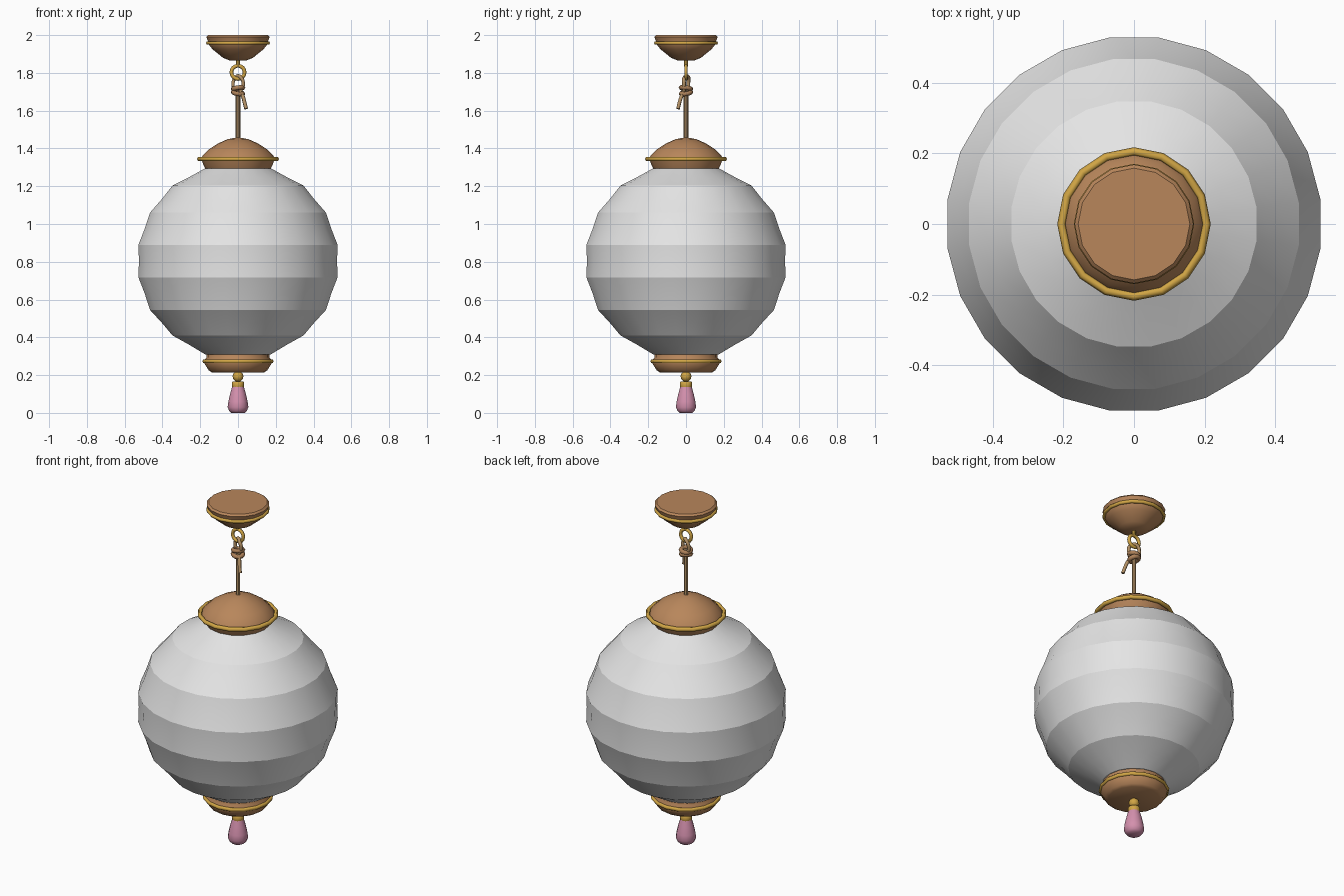
import bpy, bmesh, math
from mathutils import Vector

if "Cube" in bpy.data.objects:
    bpy.data.objects.remove(bpy.data.objects["Cube"])


def mat(name, r, g, b):
    m = bpy.data.materials.new(name)
    m.diffuse_color = (r, g, b, 1)
    m.use_nodes = True
    m.node_tree.nodes["Principled BSDF"].inputs["Base Color"].default_value = m.diffuse_color
    return m


PAPER = mat("white paper", 0.78, 0.78, 0.78)
WOOD = mat("copper wood", 0.48, 0.24, 0.105)
GOLD = mat("gold trim", 0.64, 0.38, 0.06)
PINK = mat("pink thread", 0.66, 0.28, 0.42)
ROPE = mat("tan rope", 0.45, 0.28, 0.13)
KNOT = mat("brown knot", 0.42, 0.22, 0.10)


def finish(ob, angle):
    bpy.ops.object.select_all(action='DESELECT')
    ob.select_set(True)
    bpy.context.view_layer.objects.active = ob
    bpy.ops.object.shade_smooth_by_angle(angle=math.radians(angle))


def lathe(name, profile, sides, material, offset=0.0, angle=30):
    """Turn (radius, z) points, listed from bottom to top, around z."""
    bm = bmesh.new()
    rings = []
    for r, z in profile:
        rings.append([bm.verts.new((r * math.cos(a), r * math.sin(a), z))
                      for a in (math.tau * (i + offset) / sides for i in range(sides))])
    for lo, hi in zip(rings, rings[1:]):
        for i in range(sides):
            j = (i + 1) % sides
            bm.faces.new((lo[i], lo[j], hi[j], hi[i]))
    bm.faces.new(rings[0][::-1])
    bm.faces.new(rings[-1])
    me = bpy.data.meshes.new(name)
    bm.to_mesh(me)
    bm.free()
    ob = bpy.data.objects.new(name, me)
    bpy.context.collection.objects.link(ob)
    me.materials.append(material)
    finish(ob, angle)
    return ob


def ring(name, loc, major, minor, material, rot=(0, 0, 0), seg=16, sides=6):
    bpy.ops.mesh.primitive_torus_add(location=loc, rotation=rot, major_radius=major,
                                     minor_radius=minor, major_segments=seg, minor_segments=sides)
    ob = bpy.context.object
    ob.name = name
    ob.data.materials.append(material)
    finish(ob, 62)
    return ob


def cord(name, points, radius, material):
    cu = bpy.data.curves.new(name, 'CURVE')
    cu.dimensions = '3D'
    cu.bevel_depth = radius
    cu.bevel_resolution = 1
    cu.resolution_u = 4
    cu.use_fill_caps = True
    sp = cu.splines.new('BEZIER')
    sp.bezier_points.add(len(points) - 1)
    for bp, p in zip(sp.bezier_points, points):
        bp.co = Vector(p)
        bp.handle_left_type = bp.handle_right_type = 'AUTO'
    ob = bpy.data.objects.new(name, cu)
    bpy.context.collection.objects.link(ob)
    cu.materials.append(material)
    return ob


# Paper globe: ribs with slightly hollow bands between them
ribs = [(0.175, 0.31), (0.35, 0.41), (0.47, 0.545), (0.532, 0.718),
        (0.532, 0.89), (0.47, 1.06), (0.35, 1.203), (0.175, 1.295)]
globe = [ribs[0]]
for (r0, z0), (r1, z1) in zip(ribs, ribs[1:]):
    globe += [((r0 + r1) / 2 - 0.003, (z0 + z1) / 2), (r1, z1)]
lathe("paper_globe", globe, 24, PAPER, 0.5, 16)

# Top cap and its trim
lathe("top_cap", [(0.168, 1.285), (0.182, 1.31), (0.195, 1.345), (0.185, 1.365), (0.15, 1.398),
                  (0.105, 1.427), (0.055, 1.449), (0.012, 1.457)], 16, WOOD, angle=40)
ring("top_cap_trim", (0, 0, 1.344), 0.205, 0.012, GOLD)

# Bottom cap and its trim
lathe("bottom_cap", [(0.14, 0.215), (0.155, 0.225), (0.178, 0.262), (0.178, 0.28),
                     (0.168, 0.292), (0.168, 0.322)], 16, WOOD, angle=40)
ring("bottom_cap_trim", (0, 0, 0.273), 0.178, 0.011, GOLD)

# Ceiling plate and its trim
lathe("ceiling_plate", [(0.045, 1.866), (0.08, 1.88), (0.11, 1.905), (0.135, 1.925),
                        (0.155, 1.95), (0.16, 1.97), (0.168, 1.99), (0.158, 2.0)],
      16, WOOD, angle=45)
ring("ceiling_plate_trim", (0, 0, 1.958), 0.16, 0.01, GOLD)

# Hook ring under the ceiling plate
lathe("hook_stem", [(0.01, 1.835), (0.01, 1.868)], 8, GOLD)
ring("hook_ring", (0, 0, 1.803), 0.035, 0.01, GOLD, (math.pi / 2, 0, 0))

# Rope, its loop through the hook ring, knot and loose end
lathe("hanging_rope", [(0.012, 1.445), (0.012, 1.70)], 8, ROPE)
cord("rope_loop", [(-0.014, 0.012, 1.70), (-0.027, 0.012, 1.74), (-0.006, 0.010, 1.782),
                   (0.018, -0.010, 1.772), (0.028, -0.010, 1.74), (0.012, -0.01, 1.70)], 0.010, ROPE)
for i, (z, tilt) in enumerate([(1.694, 0.18), (1.718, -0.15)]):
    ring("knot_wrap_%d" % (i + 1), (0, 0, z), 0.026, 0.013, KNOT, (tilt, tilt, 0), 12)
cord("rope_end", [(0.01, -0.012, 1.70), (0.026, -0.024, 1.675),
                  (0.034, -0.034, 1.645), (0.043, -0.042, 1.61)], 0.010, ROPE)

# Tassel: bead, collar and skirt
lathe("tassel_stem", [(0.011, 0.15), (0.011, 0.22)], 8, GOLD)
lathe("tassel_bead", [(0.012, 0.167), (0.024, 0.177), (0.029, 0.193),
                      (0.024, 0.209), (0.012, 0.219)], 12, GOLD, angle=60)
lathe("tassel_collar", [(0.031, 0.136), (0.033, 0.143), (0.033, 0.160), (0.028, 0.167)],
      12, GOLD, angle=50)
lathe("tassel_skirt", [(0.035, 0.0), (0.046, 0.01), (0.055, 0.03), (0.051, 0.06),
                       (0.042, 0.10), (0.030, 0.142)], 14, PINK, angle=50)
